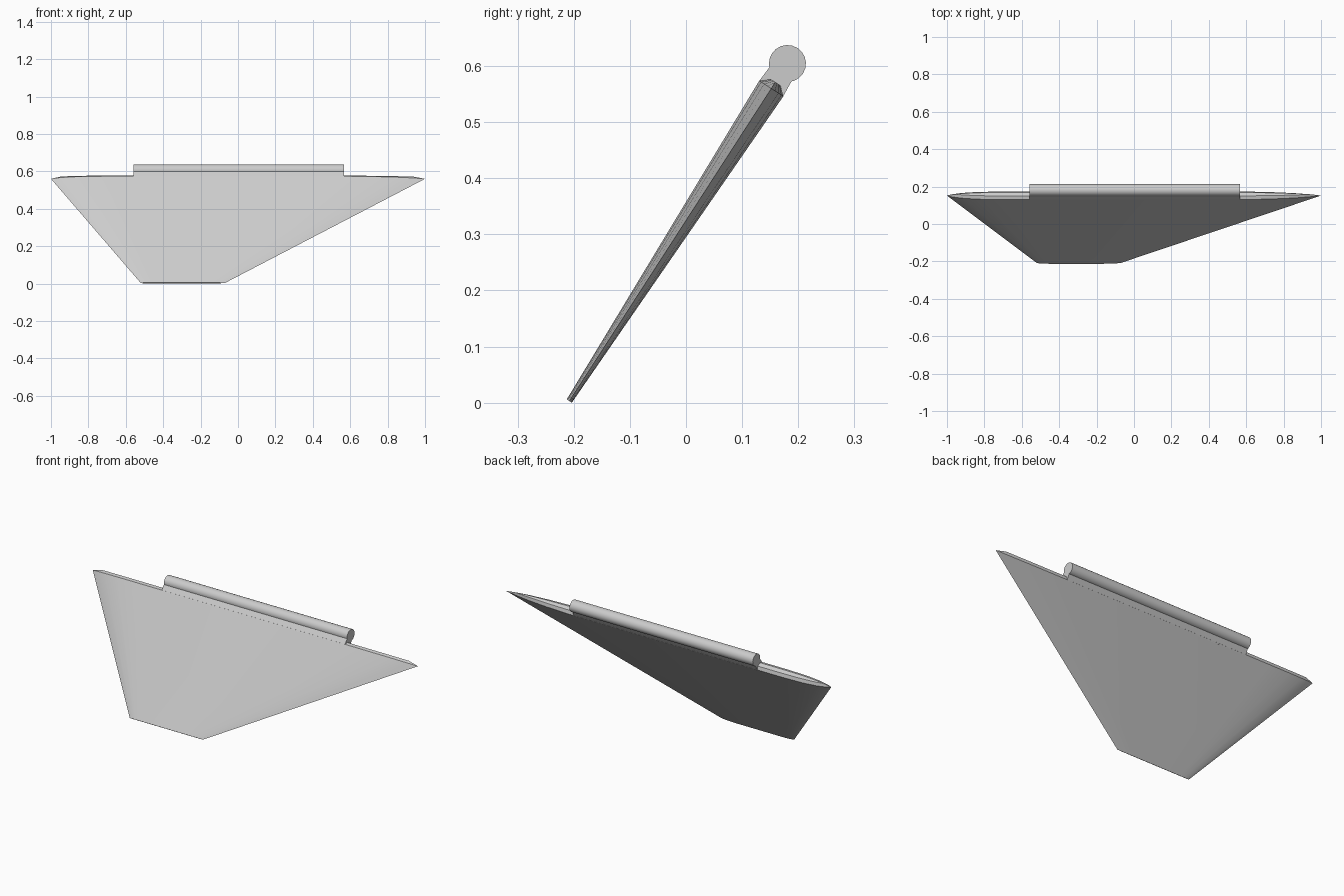
import bpy, bmesh
from math import cos, sin, pi
from mathutils import Vector

cube = bpy.data.objects.get("Cube")
if cube:
    bpy.data.objects.remove(cube, do_unlink=True)

grey = bpy.data.materials.new("light grey")
grey.use_nodes = True
grey.diffuse_color = (0.6, 0.6, 0.6, 1)
grey.node_tree.nodes["Principled BSDF"].inputs["Base Color"].default_value = grey.diffuse_color

# Leaning frame of the fin: span runs up its length, face points out of its front
ROOT = Vector((0, 0.152, 0.56))
TIP = Vector((0, -0.208, 0.003))
SPAN = (ROOT - TIP).normalized()
FACE = Vector((0, -SPAN.z, SPAN.y))


def at(x, up, out):
    return Vector((x, 0, 0)) + ROOT + SPAN * up + FACE * out


def loft(name, rings, angle=0.6):
    """Skin a list of equal-length point rings and close both ends."""
    bm = bmesh.new()
    loops = [[bm.verts.new(p) for p in ring] for ring in rings]
    n = len(loops[0])
    for a, b in zip(loops, loops[1:]):
        for i in range(n):
            j = (i + 1) % n
            bm.faces.new((a[i], a[j], b[j], b[i]))
    bm.faces.new(loops[0])
    bm.faces.new(loops[-1])
    bmesh.ops.recalc_face_normals(bm, faces=bm.faces)
    mesh = bpy.data.meshes.new(name)
    bm.to_mesh(mesh)
    bm.free()
    obj = bpy.data.objects.new(name, mesh)
    bpy.context.collection.objects.link(obj)
    mesh.materials.append(grey)
    bpy.ops.object.select_all(action='DESELECT')
    obj.select_set(True)
    bpy.context.view_layer.objects.active = obj
    bpy.ops.object.shade_smooth_by_angle(angle=angle)
    return obj


# Foil section: chord fraction and relative half thickness
FOIL = [(0.012, 0.3), (0.04, 0.65), (0.08, 0.9), (0.14, 1), (0.5, 1),
        (0.8, 1), (0.87, 0.85), (0.93, 0.6), (0.97, 0.32)]
OUTLINE = [(0, 0)] + FOIL + [(1, 0)] + [(c, -t) for c, t in reversed(FOIL)]


def section(x0, x1, up, half):
    return [at(x0 + (x1 - x0) * c, up, half * t) for c, t in OUTLINE]


# Tapered fin with a bevelled upper edge
length = (ROOT - TIP).length
loft("fin", [section(-0.52, -0.07, -length, 0.0054),
             section(-1, 1, 0, 0.0256),
             section(-0.95, 0.94, 0.0135, 0.011)])

# Hinge neck and rod along the upper edge
X0, X1 = -0.56, 0.567
AXIS = 0.053
loft("hinge_neck", [[at(x, -0.005, 0.0256), at(x, AXIS, 0.022),
                     at(x, AXIS, -0.022), at(x, -0.005, -0.0256)] for x in (X0, X1)])
SIDES = 20
loft("hinge_rod", [[at(x, AXIS + 0.033 * cos(2 * pi * i / SIDES), 0.033 * sin(2 * pi * i / SIDES))
                    for i in range(SIDES)] for x in (X0, X1)])
